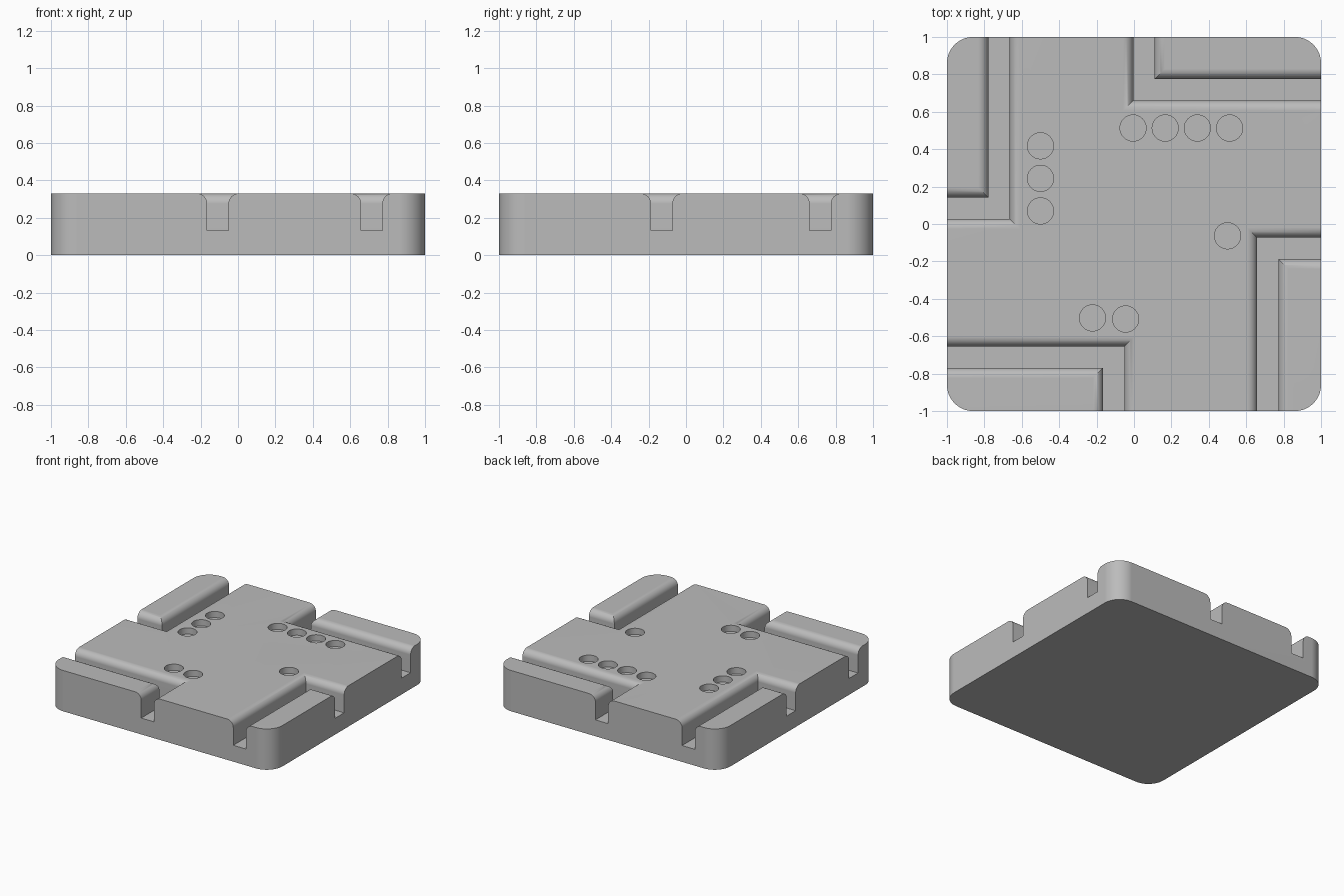
import bpy, bmesh, math
from mathutils import Vector

HEIGHT = 0.33
FLOOR = 0.132
HALF_WIDTH = 0.057
ROUND = 0.055
CORNER = 0.14
HOLE_RADIUS = 0.07
HOLE_DEPTH = 0.05

if "Cube" in bpy.data.objects:
    bpy.data.objects.remove(bpy.data.objects["Cube"], do_unlink=True)

grey = bpy.data.materials.new("light grey")
grey.use_nodes = True
colour = (0.5, 0.5, 0.5, 1)
grey.diffuse_color = colour
grey.node_tree.nodes["Principled BSDF"].inputs["Base Color"].default_value = colour


def add_object(name, bm):
    bmesh.ops.recalc_face_normals(bm, faces=bm.faces)
    mesh = bpy.data.meshes.new(name)
    bm.to_mesh(mesh)
    bm.free()
    mesh.materials.append(grey)
    obj = bpy.data.objects.new(name, mesh)
    bpy.context.collection.objects.link(obj)
    return obj


def skin(name, rings):
    """Closed solid through a series of equal outlines."""
    bm = bmesh.new()
    loops = [[bm.verts.new(p) for p in ring] for ring in rings]
    n = len(loops[0])
    for a, b in zip(loops, loops[1:]):
        for i in range(n):
            j = (i + 1) % n
            bm.faces.new((a[i], a[j], b[j], b[i]))
    bm.faces.new(loops[0])
    bm.faces.new(loops[-1])
    return add_object(name, bm)


def arc(cx, cy, r, start, end, steps):
    angles = [math.radians(start + (end - start) * i / steps) for i in range(steps + 1)]
    return [(cx + r * math.cos(a), cy + r * math.sin(a)) for a in angles]


# Square slab with rounded upright corners
inner = 1 - CORNER
outline = []
for sx, sy, start in ((1, 1, 0), (-1, 1, 90), (-1, -1, 180), (1, -1, 270)):
    outline += arc(sx * inner, sy * inner, CORNER, start, start + 90, 12)
slab = skin("slab", [[(x, y, z) for x, y in outline] for z in (0, HEIGHT)])

# Channel section: square floor, rounded lips
lip = arc(HALF_WIDTH + ROUND, HEIGHT - ROUND, ROUND, 180, 90, 8)
side = [(HALF_WIDTH, FLOOR)] + lip + [(HALF_WIDTH + ROUND, HEIGHT + 0.1)]
section = side + [(-s, z) for s, z in reversed(side)]


def channel(corner, dir_x, dir_y):
    """Mitred L-shaped cutter from a corner out to two neighbouring sides."""
    c = Vector(corner)
    start = Vector((dir_x * 1.2, c.y))
    end = Vector((c.x, dir_y * 1.2))
    stations = ((start, Vector((0, dir_y))),
                (c, Vector((dir_x, dir_y))),
                (end, Vector((dir_x, 0))))
    rings = [[(p.x + m.x * s, p.y + m.y * s, z) for s, z in section]
             for p, m in stations]
    return skin("channel_cutter", rings)


cutters = [
    channel((-0.108, -0.712), -1, -1),
    channel((0.715, -0.13), 1, -1),
    channel((0.053, 0.718), 1, 1),
    channel((-0.722, 0.085), -1, 1),
]

# Round pockets, one to four beside each channel
holes = [(-0.5, 0.07 + 0.174 * i) for i in range(3)]
holes += [(-0.005 + 0.172 * i, 0.513) for i in range(4)]
holes += [(0.5, -0.063), (-0.222, -0.502), (-0.045, -0.508)]
for x, y in holes:
    circle = arc(x, y, HOLE_RADIUS, 0, 360, 32)[:-1]
    cutters.append(skin("pocket_cutter", [[(px, py, z) for px, py in circle]
                                          for z in (HEIGHT - HOLE_DEPTH, HEIGHT + 0.1)]))

# Cut everything out of the slab
bpy.ops.object.select_all(action='DESELECT')
slab.select_set(True)
bpy.context.view_layer.objects.active = slab
for cutter in cutters:
    mod = slab.modifiers.new("cut", 'BOOLEAN')
    mod.operation = 'DIFFERENCE'
    mod.solver = 'EXACT'
    mod.object = cutter
    bpy.ops.object.modifier_apply(modifier=mod.name)
    bpy.data.objects.remove(cutter, do_unlink=True)

# Smooth lips and corners, crisp edges elsewhere
bpy.ops.object.shade_smooth_by_angle(angle=math.radians(30))
weighted = slab.modifiers.new("weighted_normals", 'WEIGHTED_NORMAL')
weighted.keep_sharp = True
